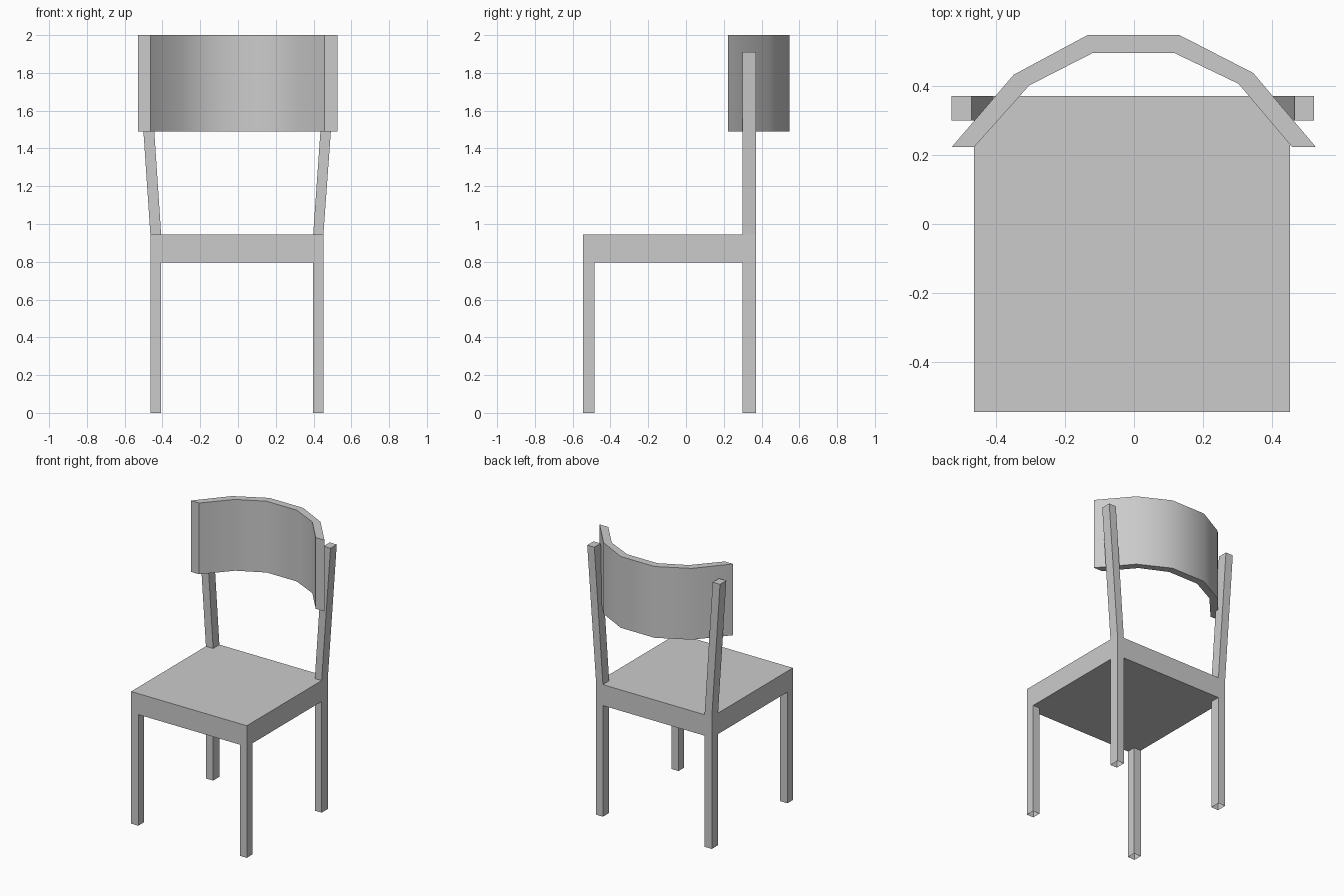
import bpy, bmesh, math

if "Cube" in bpy.data.objects:
    bpy.data.objects.remove(bpy.data.objects["Cube"])


def loft(name, lower, upper, z0, z1, cap_bottom=True, cap_top=True):
    """Prism between two matching xy outlines at heights z0 and z1."""
    bm = bmesh.new()
    lo = [bm.verts.new((x, y, z0)) for x, y in lower]
    hi = [bm.verts.new((x, y, z1)) for x, y in upper]
    n = len(lo)
    for i in range(n):
        j = (i + 1) % n
        bm.faces.new((lo[i], lo[j], hi[j], hi[i]))
    if cap_bottom:
        bm.faces.new(lo[::-1])
    if cap_top:
        bm.faces.new(hi)
    mesh = bpy.data.meshes.new(name)
    bm.to_mesh(mesh)
    bm.free()
    obj = bpy.data.objects.new(name, mesh)
    bpy.context.collection.objects.link(obj)
    return obj


def rect(x, y):
    return [(x[0], y[0]), (x[1], y[0]), (x[1], y[1]), (x[0], y[1])]


SEAT_Z, SEAT_TOP = 0.795, 0.945
FRONT, BACK = (-0.546, -0.484), (0.30, 0.371)

# Seat slab
loft("seat", *[rect((-0.464, 0.452), (-0.546, 0.371))] * 2, SEAT_Z, SEAT_TOP)

# Legs (open tubes under the seat) and splayed back posts
sides = {"left": ((-0.464, -0.407), (-0.529, -0.471)),
         "right": ((0.398, 0.452), (0.466, 0.522))}
for side, (leg_x, top_x) in sides.items():
    for part, y in (("front_leg", FRONT), ("back_leg", BACK)):
        loft(f"{part}_{side}", rect(leg_x, y), rect(leg_x, y),
             0, SEAT_Z, False, False)
    loft(f"back_post_{side}", rect(leg_x, BACK), rect(top_x, BACK),
         SEAT_TOP, 1.91, cap_bottom=False)

# Curved backrest: inner curve left to right, then outer curve back
inner = [(-0.464, 0.223), (-0.304, 0.402), (-0.12, 0.496),
         (0.117, 0.496), (0.303, 0.407), (0.459, 0.223)]
outer = [(0.528, 0.223), (0.346, 0.438), (0.132, 0.548),
         (-0.135, 0.548), (-0.349, 0.433), (-0.529, 0.223)]
# inner curve runs clockwise against the outer, so reverse for outward normals
backrest = loft("backrest", *[inner + outer] * 2, 1.49, 2.0)
bpy.ops.object.select_all(action='DESELECT')
backrest.select_set(True)
bpy.context.view_layer.objects.active = backrest
bpy.ops.object.shade_smooth_by_angle(angle=math.radians(35))
